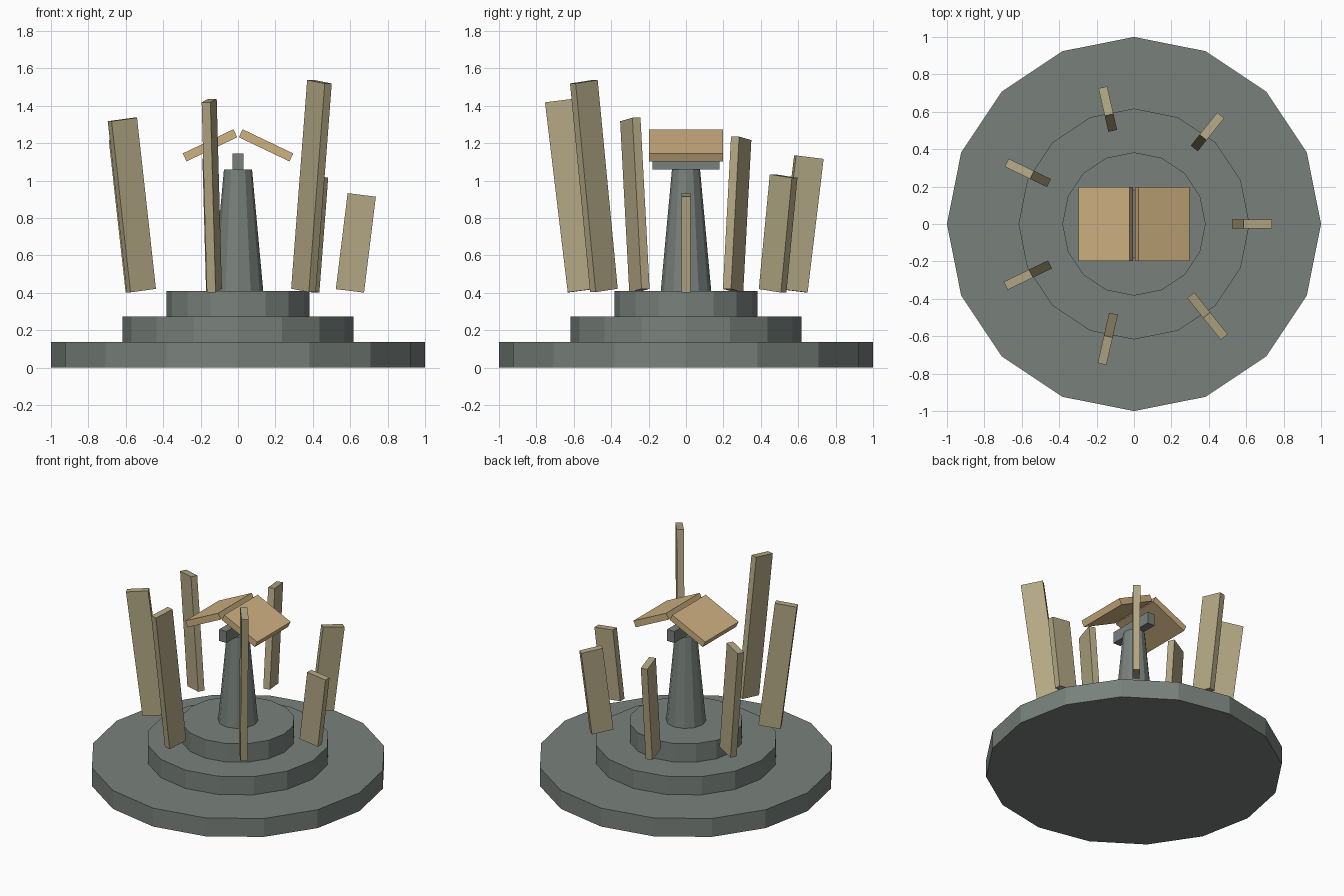
import bpy, math
from mathutils import Matrix

if "Cube" in bpy.data.objects:
    bpy.data.objects.remove(bpy.data.objects["Cube"])


def material(name, rgb):
    m = bpy.data.materials.new(name)
    m.diffuse_color = (*rgb, 1)
    m.use_nodes = True
    m.node_tree.nodes["Principled BSDF"].inputs["Base Color"].default_value = m.diffuse_color
    return m


STONE = material("grey_stone", (0.19, 0.22, 0.20))
SLAB = material("pale_stone", (0.45, 0.39, 0.23))
PAGE = material("warm_paper", (0.62, 0.44, 0.22))


def finish(name, mat):
    ob = bpy.context.object
    ob.name = ob.data.name = name
    ob.data.materials.append(mat)
    return ob


def drum(name, sides, r_low, r_top, z0, z1):
    bpy.ops.mesh.primitive_cone_add(vertices=sides, radius1=r_low, radius2=r_top,
                                    depth=z1 - z0, location=(0, 0, (z0 + z1) / 2))
    return finish(name, STONE)


def box(name, size, matrix, mat):
    bpy.ops.mesh.primitive_cube_add(size=1)
    ob = finish(name, mat)
    ob.data.transform(Matrix.Diagonal((*size, 1)))
    ob.matrix_world = matrix
    return ob


# Stepped round base
drum("base_step_lower", 16, 1.0, 1.0, 0.0, 0.137)
drum("base_step_middle", 16, 0.617, 0.617, 0.137, 0.273)
drum("base_step_upper", 16, 0.383, 0.383, 0.273, 0.41)

# Tapered lectern column and its crossbar
drum("column", 12, 0.135, 0.075, 0.41, 1.06)
box("crossbar", (0.06, 0.36, 0.085), Matrix.Translation((0, 0, 1.1025)), STONE)

# Two sloping panels, like an open book
for side, label in ((1, "right"), (-1, "left")):
    m = Matrix.Translation((side * 0.15, 0, 1.188)) @ Matrix.Rotation(side * math.radians(25.5), 4, 'Y')
    box("panel_" + label, (0.30, 0.394, 0.047), m, PAGE)

# Ring of seven slabs leaning outward, each taller than the last
for k in range(7):
    h = 0.517 + 0.1012 * k
    m = (Matrix.Rotation(math.tau * k / 7, 4, 'Z')
         @ Matrix.Translation((0.63, 0, 0.408 + h / 2))
         @ Matrix.Rotation(math.radians(7), 4, 'Y'))
    box(f"standing_slab_{k + 1}", (0.152, 0.048, h), m, SLAB)
